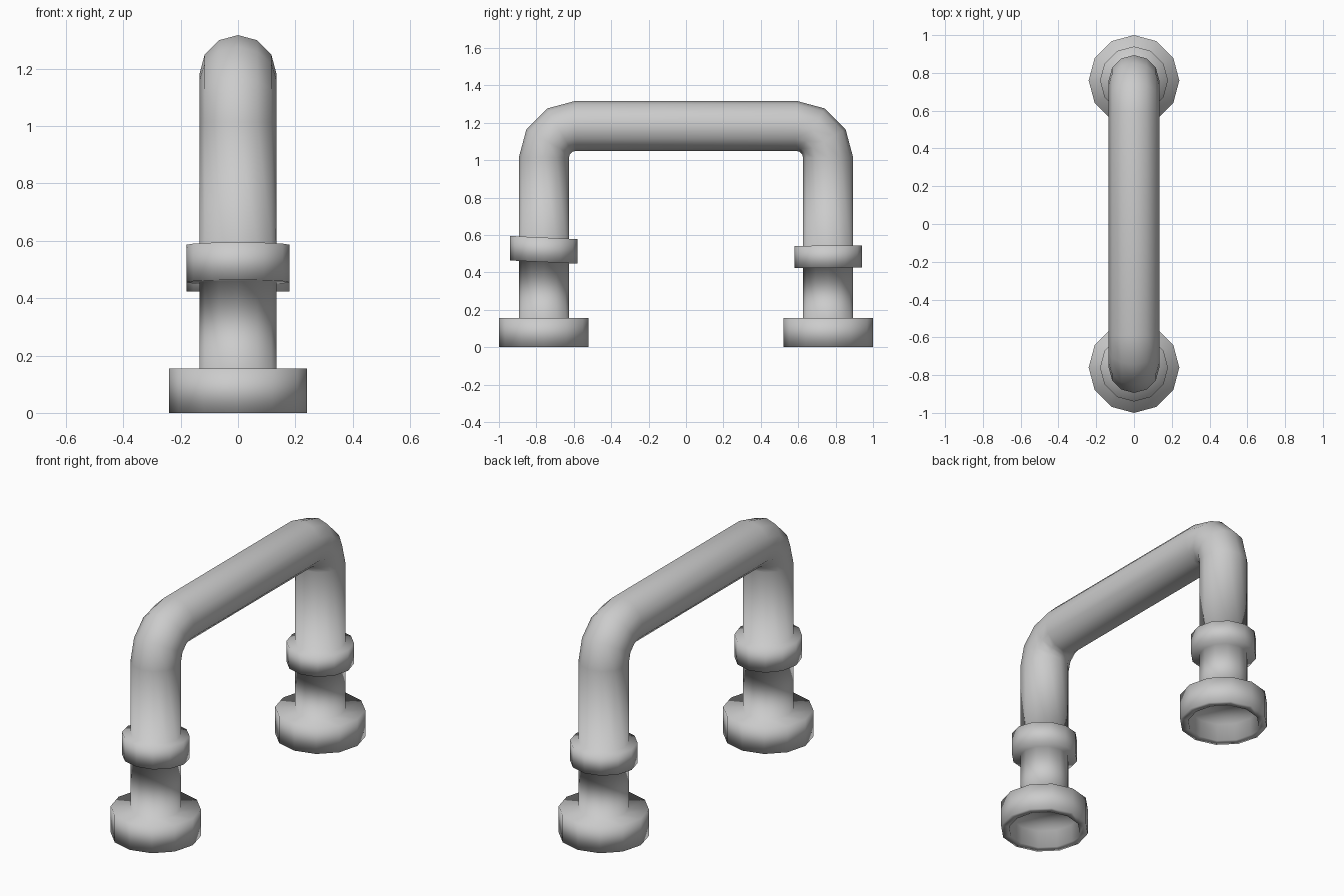
import bpy, bmesh
from math import sin, cos, pi, radians

if "Cube" in bpy.data.objects:
    bpy.data.objects.remove(bpy.data.objects["Cube"])

SIDES = 12
PIPE, FOOT, COLLAR, RIM = 0.134, 0.24, 0.18, 0.195
LEG_Y, BEND_Y, BEND_Z, BEND_R = 0.76, 0.59, 1.013, 0.17


def leg_stations(side, low, high, tilt):
    """Cross-sections of one leg from its foot up: (side, y, z, radius, tilt)."""
    t = radians(tilt)
    # hollow foot, neck, slightly tilted collar
    profile = [(0.10, RIM - 0.005, 0), (0.0, RIM, 0), (0.0, FOOT, 0), (0.155, FOOT, 0),
               (0.155, PIPE, 0), (low, PIPE, t), (low, COLLAR, t),
               (high, COLLAR, t), (high, PIPE, t)]
    out = [(side, LEG_Y, z, r, a) for z, r, a in profile]
    # elbow in three segments
    for i in range(4):
        a = i * pi / 6
        out.append((side, BEND_Y + BEND_R * cos(a), BEND_Z + BEND_R * sin(a), PIPE, a))
    return out


# the whole handle is one tube swept through both legs
stations = leg_stations(-1, 0.455, 0.586, 2.7) + leg_stations(1, 0.424, 0.543, 0.5)[::-1]

bm = bmesh.new()
rings = []
for side, y, z, r, a in stations:
    ring = []
    for k in range(SIDES):
        p = 2 * pi * k / SIDES
        # "out" points away from the middle on the legs and up on the bar
        out = r * sin(p)
        ring.append(bm.verts.new((r * cos(p), side * (y + out * cos(a)), z + out * sin(a))))
    rings.append(ring)

for r0, r1 in zip(rings, rings[1:]):
    for k in range(SIDES):
        j = (k + 1) % SIDES
        bm.faces.new((r0[k], r0[j], r1[j], r1[k]))

# ceilings inside the hollow feet
bm.faces.new(rings[0])
bm.faces.new(rings[-1])
bmesh.ops.recalc_face_normals(bm, faces=bm.faces)
for f in bm.faces:
    f.smooth = True

mesh = bpy.data.meshes.new("handle")
bm.to_mesh(mesh)
bm.free()
handle = bpy.data.objects.new("handle", mesh)
bpy.context.collection.objects.link(handle)
